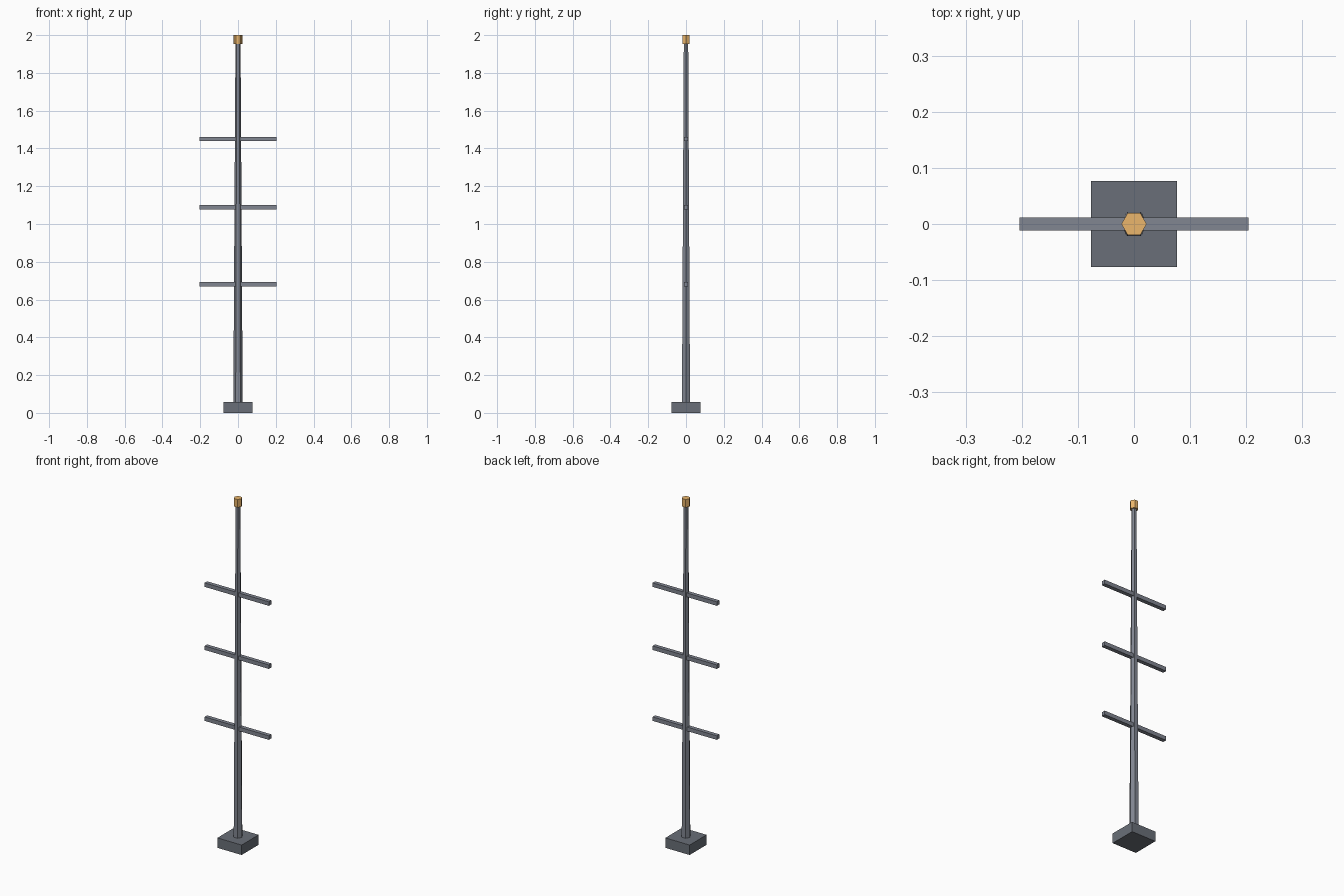
import bpy, bmesh
from math import cos, sin, pi

if "Cube" in bpy.data.objects:
    bpy.data.objects.remove(bpy.data.objects["Cube"])


def make_object(name, bm, material):
    bmesh.ops.recalc_face_normals(bm, faces=bm.faces)
    mesh = bpy.data.meshes.new(name)
    bm.to_mesh(mesh)
    bm.free()
    obj = bpy.data.objects.new(name, mesh)
    bpy.context.collection.objects.link(obj)
    mesh.materials.append(material)
    return obj


def make_material(name, rgb):
    mat = bpy.data.materials.new(name)
    mat.diffuse_color = (*rgb, 1)
    mat.use_nodes = True
    mat.node_tree.nodes["Principled BSDF"].inputs["Base Color"].default_value = mat.diffuse_color
    return mat


def hex_rod(name, r0, r1, z0, z1, material):
    """Upright six-sided rod with corners on +x and -x."""
    bm = bmesh.new()
    rings = [[bm.verts.new((r * cos(k * pi / 3), r * sin(k * pi / 3), z)) for k in range(6)]
             for r, z in ((r0, z0), (r1, z1))]
    for ring in rings:
        bm.faces.new(ring)
    for k in range(6):
        n = (k + 1) % 6
        bm.faces.new((rings[0][k], rings[0][n], rings[1][n], rings[1][k]))
    return make_object(name, bm, material)


def box(name, size, z, material):
    """Box centred on the z axis at height z."""
    bm = bmesh.new()
    bmesh.ops.create_cube(bm, size=1)
    bmesh.ops.scale(bm, vec=size, verts=bm.verts)
    bmesh.ops.translate(bm, vec=(0, 0, z), verts=bm.verts)
    return make_object(name, bm, material)


brass = make_material("brass", (0.83, 0.47, 0.15))
dark_steel = make_material("dark_steel", (0.144, 0.159, 0.188))
steel = make_material("steel", (0.22, 0.238, 0.283))

# Square foot block
box("base", (0.154, 0.154, 0.057), 0.0285, dark_steel)

# Tapered hexagonal pole and its coloured cap
hex_rod("pole", 0.0248, 0.0134, 0.05, 1.97, steel)
hex_rod("cap", 0.0225, 0.0225, 1.954, 2.0, brass)

# Three square crossbars
for i, z in enumerate((0.681, 1.088, 1.45)):
    box(f"crossbar_{i + 1}", (0.408, 0.023, 0.023), z, steel)
